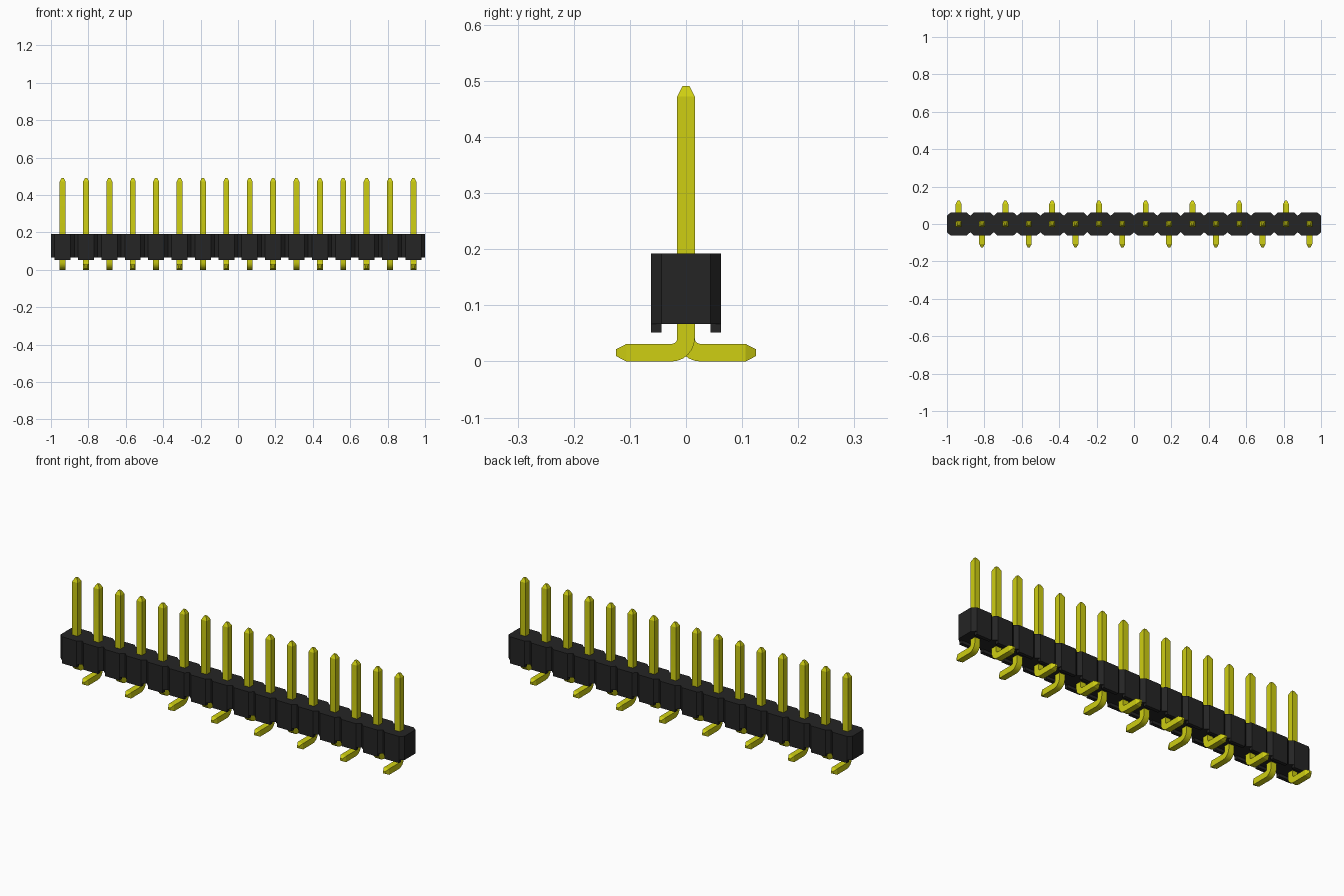
import bpy, bmesh, math

if "Cube" in bpy.data.objects:
    bpy.data.objects.remove(bpy.data.objects["Cube"], do_unlink=True)

COUNT, PITCH = 16, 0.125
HALF = 0.0157                      # half thickness of a pin
DEPTH, NECK, CUT = 0.062, 0.044, 0.02
BODY_LOW, BODY_TOP, STAND_LOW = 0.067, 0.192, 0.052


def material(name, color):
    m = bpy.data.materials.new(name)
    m.use_nodes = True
    m.diffuse_color = color
    m.node_tree.nodes["Principled BSDF"].inputs["Base Color"].default_value = color
    return m


yellow = material("yellow metal", (0.62, 0.62, 0.006, 1))
black = material("black plastic", (0.018, 0.018, 0.018, 1))


def finish(bm, name, mat):
    bmesh.ops.recalc_face_normals(bm, faces=bm.faces)
    mesh = bpy.data.meshes.new(name)
    bm.to_mesh(mesh)
    bm.free()
    mesh.materials.append(mat)
    obj = bpy.data.objects.new(name, mesh)
    bpy.context.collection.objects.link(obj)
    return obj


def pin_x(i):
    return (i - (COUNT - 1) / 2) * PITCH


# Housing: notched outline, extruded upward
front = []
for i in range(COUNT):
    x, h = pin_x(i), PITCH / 2
    front += [(x - h, -NECK), (x - h + CUT, -DEPTH), (x + h - CUT, -DEPTH)]
front.append((1.0, -NECK))
outline = front + [(x, -y) for x, y in reversed(front)]
bm = bmesh.new()
base = bm.faces.new([bm.verts.new((x, y, BODY_LOW)) for x, y in outline])
up = bmesh.ops.extrude_face_region(bm, geom=[base], use_keep_orig=True)
bmesh.ops.translate(bm, vec=(0, 0, BODY_TOP - BODY_LOW),
                    verts=[v for v in up["geom"] if isinstance(v, bmesh.types.BMVert)])
finish(bm, "housing", black)

# Standoffs: small trapezoid feet under both long edges
bm = bmesh.new()
for i in range(COUNT):
    for s in (-1, 1):
        x, w = pin_x(i), PITCH / 2 - CUT
        rings = [[bm.verts.new((x + dx, s * y, z)) for dx, y in
                  ((-w, NECK), (w, NECK), (w, DEPTH), (-w, DEPTH))]
                 for z in (STAND_LOW, BODY_LOW)]
        bm.faces.new(rings[0])
        bm.faces.new(rings[1])
        for k in range(4):
            n = (k + 1) % 4
            bm.faces.new((rings[0][k], rings[0][n], rings[1][n], rings[1][k]))
finish(bm, "housing_standoffs", black)

# Pin path: (y, z, bend angle, half thickness) from upper tip to foot tip
INNER = 0.01
R = INNER + HALF
C = (R, R + HALF)
path = [(0, 0.491, 0, 0.006), (0, 0.472, 0, HALF)]
for k in range(7):
    a = math.radians(15 * k)
    path.append((C[0] - R * math.cos(a), C[1] - R * math.sin(a), a, HALF))
path += [(0.106, HALF, math.pi / 2, HALF), (0.125, HALF, math.pi / 2, 0.006)]


def make_pin(i):
    s = 1 if i % 2 == 0 else -1    # feet alternate back and front
    bm = bmesh.new()
    rings = []
    for y, z, a, h in path:
        rings.append([bm.verts.new((dx * h, s * (y + d * h * math.cos(a)),
                                    z + d * h * math.sin(a)))
                      for dx, d in ((-1, -1), (1, -1), (1, 1), (-1, 1))])
    for r0, r1 in zip(rings, rings[1:]):
        for k in range(4):
            n = (k + 1) % 4
            bm.faces.new((r0[k], r0[n], r1[n], r1[k]))
    bm.faces.new(rings[0])
    bm.faces.new(rings[-1])
    obj = finish(bm, f"pin_{i + 1:02d}", yellow)
    obj.location.x = pin_x(i)
    return obj


# Row of pins, with smooth bends and sharp edges
bpy.ops.object.select_all(action='DESELECT')
for i in range(COUNT):
    pin = make_pin(i)
    pin.select_set(True)
    bpy.context.view_layer.objects.active = pin
bpy.ops.object.shade_smooth_by_angle(angle=math.radians(20))
